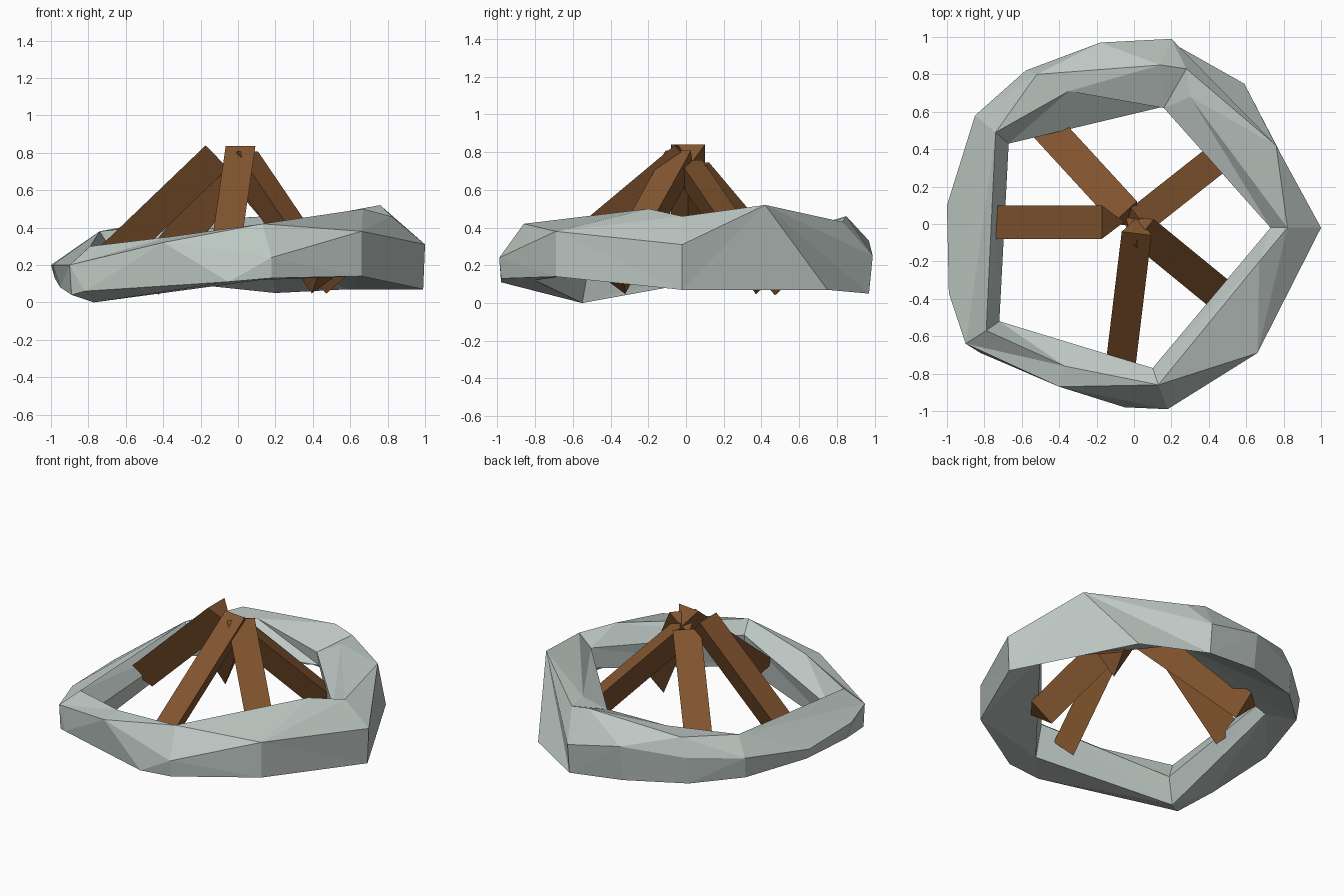
import bpy, bmesh, math
from mathutils import Vector

if "Cube" in bpy.data.objects:
    bpy.data.objects.remove(bpy.data.objects["Cube"])


def material(name, rgb):
    m = bpy.data.materials.new(name)
    m.diffuse_color = (*rgb, 1)
    m.use_nodes = True
    m.node_tree.nodes["Principled BSDF"].inputs["Base Color"].default_value = m.diffuse_color
    return m


STONE = material("pale grey stone", (0.51, 0.575, 0.545))
WOOD = material("brown wood", (0.23, 0.093, 0.029))


def add_object(name, bm, mat):
    bmesh.ops.recalc_face_normals(bm, faces=bm.faces)
    me = bpy.data.meshes.new(name)
    bm.to_mesh(me)
    bm.free()
    me.materials.append(mat)
    ob = bpy.data.objects.new(name, me)
    bpy.context.collection.objects.link(ob)
    return ob


def angle(v):
    return math.atan2(v.co.y, v.co.x) % math.tau


def bridge(bm, a, b):
    """Join two closed rails with facets, walking round by angle."""
    i = j = 0
    n, m = len(a), len(b)

    def ahead(rail, k):
        return angle(rail[k % len(rail)]) + math.tau * (k // len(rail))

    while i < n or j < m:
        if j >= m or (i < n and ahead(a, i + 1) <= ahead(b, j + 1)):
            bm.faces.new((a[i % n], a[(i + 1) % n], b[j % m]))
            i += 1
        else:
            bm.faces.new((a[i % n], b[(j + 1) % m], b[j % m]))
            j += 1


# Stone ring: uneven rails joined by flat facets
outer_bottom = [(.99, -.02, .07), (.59, .75, .07), (.2, .97, .05),
                (-.18, .94, .09), (-.58, .8, .12), (-.84, .56, .14), (-.98, .1, .13),
                (-.95, -.37, .08), (-.89, -.64, .04), (-.82, -.69, .06), (-.05, -.98, .11),
                (.18, -.98, .13), (.66, -.69, .14)]
outer_top = [(1, -.02, .31), (.76, .42, .52), (.2, .99, .25),
             (-.18, .97, .33), (-.58, .82, .3), (-.85, .58, .28), (-1, .1, .2),
             (-.99, -.37, .2), (-.9, -.64, .2), (-.4, -.87, .32),
             (.18, -.99, .24), (.66, -.69, .38)]
crest = [(.82, -.02, .46), (.3, .68, .43), (.28, .83, .43), (.14, .85, .46),
         (-.52, .8, .42), (-.74, .49, .38), (-.79, -.57, .3), (-.37, -.76, .35),
         (.13, -.86, .42), (.67, -.2, .5)]
inner_top = [(.73, -.02, .38), (.16, .62, .36), (-.35, .71, .42), (-.67, .43, .27),
             (-.72, -.52, .17), (.1, -.77, .35)]
inner_bottom = [(.74, -.02, .24), (.17, .63, .27), (-.69, .44, .18), (-.77, -.55, 0),
                (.12, -.8, .12)]

bm = bmesh.new()
rails = [sorted((bm.verts.new(p) for p in rail), key=angle)
         for rail in (outer_bottom, outer_top, crest, inner_top, inner_bottom)]
for k in range(5):
    bridge(bm, rails[k], rails[(k + 1) % 5])
add_object("stone_ring", bm, STONE)


# Logs: three-sided beams, flat side up, leaning together
def log(name, foot, tip, width=.175):
    foot, tip = Vector(foot), Vector(tip)
    axis = (tip - foot).normalized()
    side = axis.cross(Vector((0, 0, 1))).normalized()
    up = side.cross(axis)
    profile = [(-.5, .5), (.5, .5), (0, -.45)]
    bm = bmesh.new()
    ends = [[bm.verts.new(p + (side * s + up * u) * width) for s, u in profile]
            for p in (foot, tip)]
    for end in ends:
        bm.faces.new(end)
    for k in range(3):
        n = (k + 1) % 3
        bm.faces.new((ends[0][k], ends[0][n], ends[1][n], ends[1][k]))
    add_object(name, bm, WOOD)


log("left_log", (-.71, .01, .2), (-.11, .01, .775), .18)
log("front_log", (-.065, -.70, .19), (.02, .0, .775), .16)
log("back_left_log", (-.46, .51, .1), (-.01, .02, .68))
log("back_right_log", (.51, .40, .1), (-.01, -.01, .70), .16)
log("front_right_log", (.44, -.36, .1), (.0, .0, .75))
